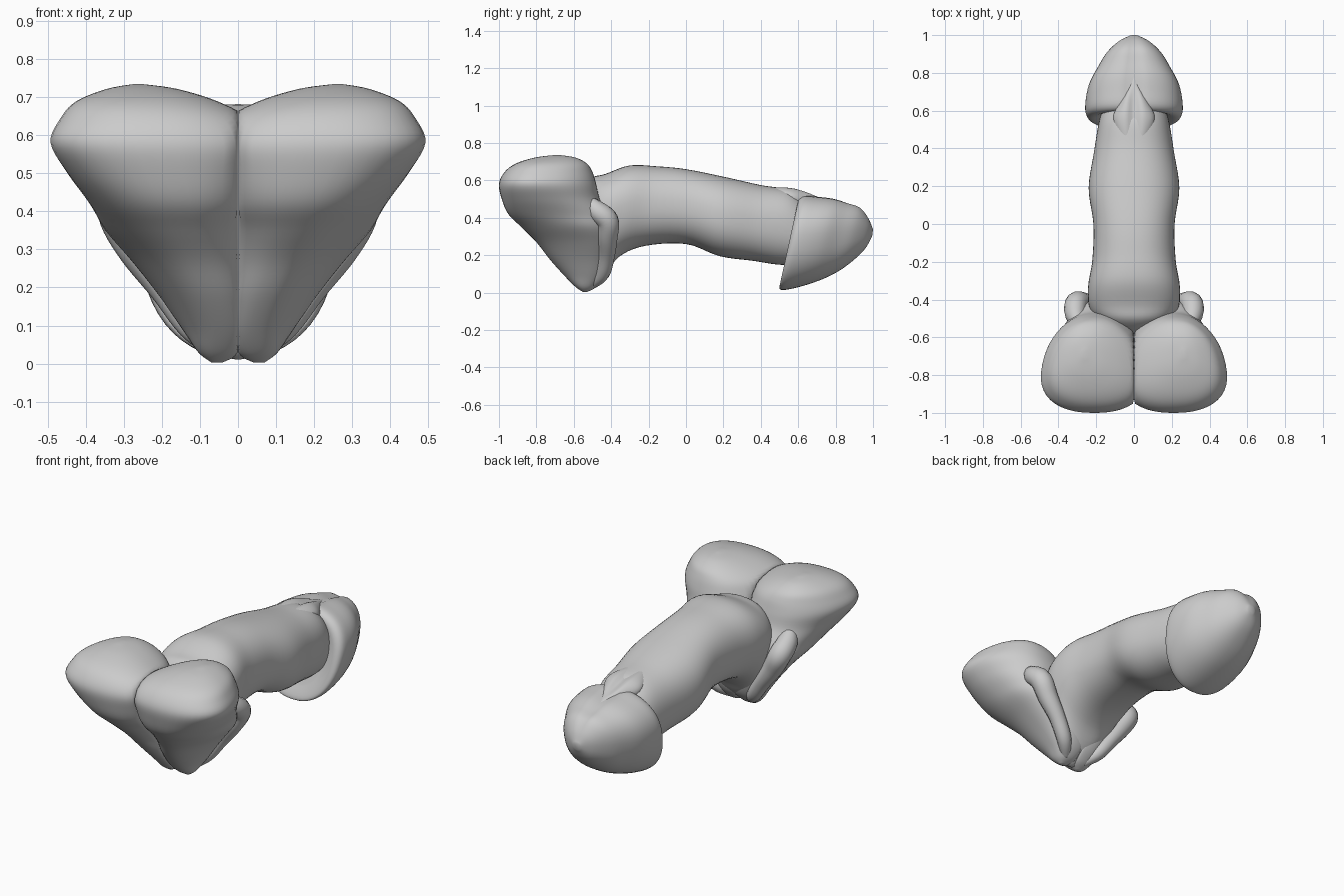
import bpy, bmesh, math
from mathutils import Vector

if "Cube" in bpy.data.objects:
    bpy.data.objects.remove(bpy.data.objects["Cube"])

N = 48


def catmull(rows, steps=5):
    """Smoothly interpolate a list of number rows."""
    out = []
    for i in range(len(rows) - 1):
        p = [rows[max(0, min(len(rows) - 1, i + k))] for k in (-1, 0, 1, 2)]
        for s in range(steps):
            t = s / steps
            out.append([0.5 * (2 * b + (c - a) * t + (2 * a - 5 * b + 4 * c - d) * t * t
                               + (3 * b - a - 3 * c + d) * t ** 3) for a, b, c, d in zip(*p)])
    return out + [list(rows[-1])]


def skin(name, rings):
    """Bridge rings of points, cap the ends and shade smooth."""
    bm = bmesh.new()
    loops = [[bm.verts.new(p) for p in r] for r in rings]
    for a, b in zip(loops, loops[1:]):
        for i in range(len(a)):
            j = (i + 1) % len(a)
            bm.faces.new((a[i], a[j], b[j], b[i]))
    bm.faces.new(loops[0][::-1])
    bm.faces.new(loops[-1])
    bmesh.ops.recalc_face_normals(bm, faces=bm.faces)
    for f in bm.faces:
        f.smooth = True
    me = bpy.data.meshes.new(name)
    bm.to_mesh(me)
    bm.free()
    ob = bpy.data.objects.new(name, me)
    bpy.context.collection.objects.link(ob)
    return ob


def unit(k, power):
    """Point k of a rounded-square unit loop."""
    a = math.tau * k / N
    return [math.copysign(abs(v) ** power, v) for v in (math.cos(a), math.sin(a))]


def spine_loft(name, rows, notch=0.0, power=1.0):
    """Rows: top y, top z, bottom y, bottom z, half width, egg factor."""
    rings = []
    for ty, tz, by, bz, w, egg in catmull(rows):
        ring = []
        for k in range(N):
            c, s = unit(k, power)
            x = w * c * (1 + egg * s)
            h = 0.5 + 0.5 * s
            if s > 0:
                h -= notch * math.exp(-(x / 0.03) ** 2)
            ring.append((x, by + (ty - by) * h, bz + (tz - bz) * h))
        rings.append(ring)
    return skin(name, rings)


def mirror(ob):
    m = ob.modifiers.new("mirror", 'MIRROR')
    m.use_mirror_merge = False


# Curved shaft, tapering to a keel at its base
spine_loft("shaft", [
    (-.58, .52, -.58, .04, .08, .3),
    (-.51, .61, -.53, .01, .17, .4),
    (-.43, .635, -.44, .08, .225, .3),
    (-.30, .68, -.36, .19, .24, .1),
    (-.15, .675, -.22, .25, .22, 0),
    (.00, .66, .00, .26, .215, 0),
    (.20, .62, .18, .195, .24, 0),
    (.40, .575, .36, .17, .212, 0),
    (.55, .55, .49, .15, .19, 0),
    (.63, .49, .58, .15, .17, 0)], power=0.88)

# Flared head with a shallow groove along the top
spine_loft("head", [
    (.63, .42, .53, .10, .13, 0),
    (.60, .49, .50, .035, .21, .08),
    (.63, .52, .51, .015, .25, .12),
    (.71, .515, .57, .022, .253, .12),
    (.79, .505, .67, .05, .235, .1),
    (.86, .485, .77, .09, .195, .06),
    (.93, .46, .86, .145, .15, 0),
    (.975, .405, .95, .225, .085, 0),
    (1.0, .34, .995, .30, .02, 0)], notch=0.04, power=0.87)

# Paired folds joining shaft and head on top, leaving a central crease
spine_loft("top_fold", [
    (.36, .565, .36, .50, .03, 0),
    (.46, .571, .46, .48, .08, 0),
    (.56, .567, .56, .45, .11, 0),
    (.64, .55, .64, .43, .08, 0),
    (.73, .52, .73, .44, .03, 0),
    (.80, .49, .80, .44, .01, 0)], notch=0.2)

# Paired rounded lobes: z, inner x, outer x, back y, front y, forward taper
rings = []
for z, x0, x1, y0, y1, taper in catmull([
        (.735, .25, .275, -.71, -.67, -.1),
        (.722, .16, .345, -.81, -.59, -.15),
        (.69, .06, .42, -.91, -.53, -.2),
        (.645, -.02, .46, -.97, -.50, -.2),
        (.58, -.06, .485, -1.0, -.48, -.2),
        (.50, -.06, .445, -.985, -.46, -.12),
        (.42, -.06, .39, -.95, -.41, 0),
        (.35, -.06, .345, -.88, -.39, .15),
        (.27, -.06, .275, -.80, -.385, .2),
        (.18, -.06, .205, -.73, -.40, .2),
        (.09, -.05, .145, -.65, -.43, .15),
        (.03, -.01, .105, -.59, -.48, 0),
        (.003, .04, .07, -.55, -.53, 0)]):
    ring = []
    for k in range(N):
        c, s = unit(k, 0.88)
        x = (x0 + x1) / 2 + (x1 - x0) / 2 * c * (1 + taper * s)
        ring.append((max(x, .001), (y0 + y1) / 2 + (y1 - y0) / 2 * s, z))
    rings.append(ring)
mirror(skin("rear_lobe", rings))

# Rim of loose skin at each side of the shaft base: x, y, z, radius
path = catmull([
    (.29, -.54, .50, .03),
    (.31, -.48, .44, .055),
    (.305, -.42, .385, .06),
    (.26, -.42, .30, .055),
    (.19, -.425, .20, .045),
    (.12, -.45, .10, .04),
    (.06, -.51, .04, .025)])
rings = []
for i, (x, y, z, r) in enumerate(path):
    d = Vector(path[min(i + 1, len(path) - 1)][:3]) - Vector(path[max(i - 1, 0)][:3])
    u = d.cross(Vector((0, 1, 0))).normalized()
    v = d.cross(u).normalized()
    rings.append([Vector((x, y, z)) + r * (u * math.cos(math.tau * k / 14)
                  + v * math.sin(math.tau * k / 14)) for k in range(14)])
mirror(skin("side_fold", rings))
